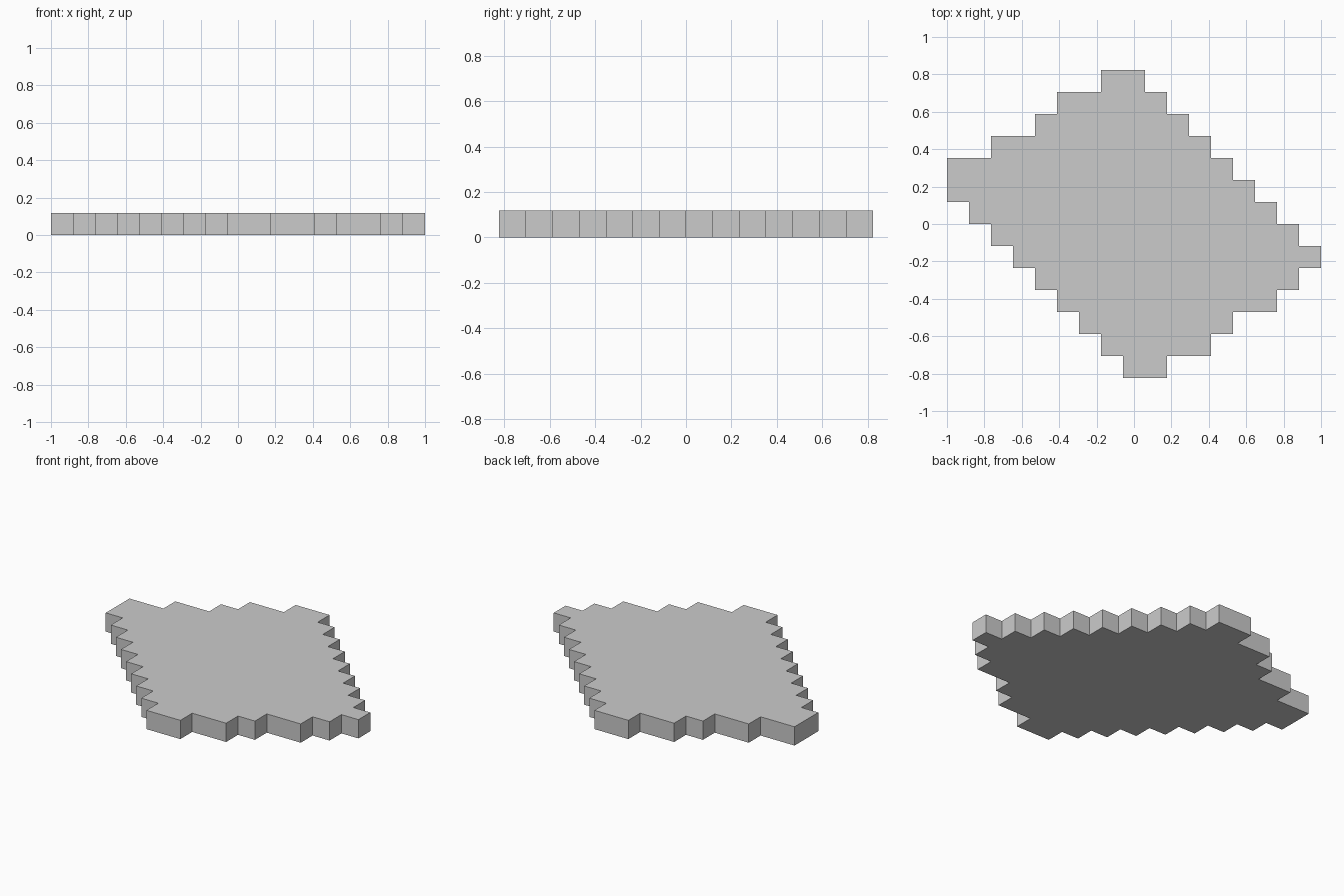
import bpy, bmesh

if "Cube" in bpy.data.objects:
    bpy.data.objects.remove(bpy.data.objects["Cube"])

U = 2 / 17  # one block step

# left and right ends of each row of blocks, from back to front
left = [7, 5, 4, 2, 0, 0, 1, 2, 3, 4, 5, 6, 7, 8]
right = [9, 10, 11, 12, 13, 14, 15, 16, 17, 16, 15, 13, 12, 10]


def stair(ends):
    """Stepped edge running from back to front, merging equal steps."""
    pts = []
    for i, e in enumerate(ends):
        y = (7 - i) * U
        x = (e - 8.5) * U
        if i and ends[i - 1] == e:
            pts.pop()
        else:
            pts.append((x, y))
        pts.append((x, y - U))
    return pts


# stepped diamond slab: one outline extruded up by one block
outline = stair(left) + stair(right)[::-1]
bm = bmesh.new()
base = bm.faces.new([bm.verts.new((x, y, 0)) for x, y in outline])
top = bmesh.ops.extrude_face_region(bm, geom=[base], use_keep_orig=True)
bmesh.ops.translate(bm, vec=(0, 0, U),
                    verts=[v for v in top["geom"] if isinstance(v, bmesh.types.BMVert)])
bmesh.ops.recalc_face_normals(bm, faces=bm.faces[:])

mesh = bpy.data.meshes.new("stepped_slab")
bm.to_mesh(mesh)
bm.free()
bpy.context.collection.objects.link(bpy.data.objects.new("stepped_slab", mesh))
